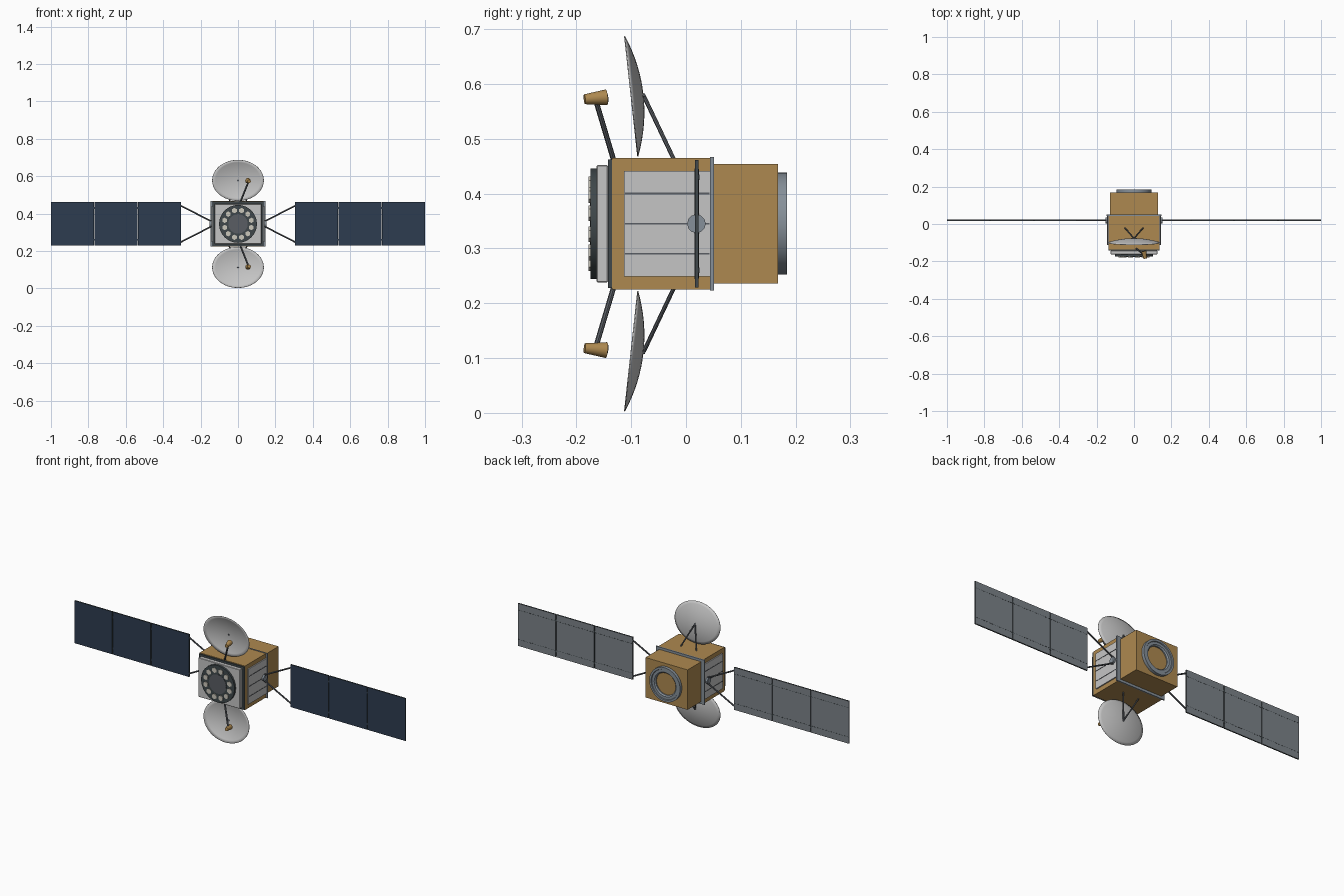
import bpy, bmesh, math
from mathutils import Vector, Matrix

if "Cube" in bpy.data.objects:
    bpy.data.objects.remove(bpy.data.objects["Cube"], do_unlink=True)

MID = 0.345  # height of the long axis


def material(name, r, g, b):
    m = bpy.data.materials.new(name)
    m.use_nodes = True
    m.diffuse_color = (r, g, b, 1)
    m.node_tree.nodes["Principled BSDF"].inputs["Base Color"].default_value = (r, g, b, 1)
    return m


GOLD = material("gold foil", 0.42, 0.25, 0.08)
WHITE = material("light grey", 0.56, 0.56, 0.56)
CREAM = material("cream", 0.60, 0.57, 0.50)
BLUE = material("solar blue", 0.026, 0.045, 0.08)
BACK = material("panel back grey", 0.20, 0.225, 0.25)
METAL = material("blue grey metal", 0.24, 0.28, 0.32)
DARK = material("dark slate", 0.05, 0.064, 0.07)
STRUT = material("strut grey", 0.10, 0.11, 0.125)


def finish(name, bm, *mats):
    mesh = bpy.data.meshes.new(name)
    bmesh.ops.recalc_face_normals(bm, faces=bm.faces)
    bm.to_mesh(mesh)
    bm.free()
    for m in mats:
        mesh.materials.append(m)
    ob = bpy.data.objects.new(name, mesh)
    bpy.context.collection.objects.link(ob)
    return ob


def smooth(ob, angle=35):
    bpy.ops.object.select_all(action="DESELECT")
    ob.select_set(True)
    bpy.context.view_layer.objects.active = ob
    bpy.ops.object.shade_smooth_by_angle(angle=math.radians(angle))


def box(name, x, y, z, mat, bevel=0):
    """Box from (low, high) ranges."""
    bm = bmesh.new()
    bmesh.ops.create_cube(bm, size=1)
    for v in bm.verts:
        v.co = [lo + (c + 0.5) * (hi - lo) for c, (lo, hi) in zip(v.co, (x, y, z))]
    if bevel:
        bmesh.ops.bevel(bm, geom=bm.edges[:], offset=bevel, segments=1, affect="EDGES")
    return finish(name, bm, mat)


def slab(name, half_x, y, half_z, mat, bevel=0):
    return box(name, (-half_x, half_x), y, (MID - half_z, MID + half_z), mat, bevel)


def rod(name, a, b, r1, mat, r2=None, sides=8):
    """Cylinder or cone between two points."""
    a, b = Vector(a), Vector(b)
    d = b - a
    bm = bmesh.new()
    bmesh.ops.create_cone(bm, cap_ends=True, segments=sides, radius1=r1,
                          radius2=r1 if r2 is None else r2, depth=d.length)
    turn = d.to_track_quat("Z", "Y").to_matrix().to_4x4()
    bm.transform(Matrix.Translation((a + b) / 2) @ turn)
    ob = finish(name, bm, mat)
    smooth(ob)
    return ob


def lathe(name, profile, mat, sides=48):
    """Closed profile of (radius, y) turned about the long axis."""
    bm = bmesh.new()
    rings = []
    for i in range(sides):
        a = math.tau * i / sides
        rings.append([bm.verts.new((r * math.cos(a), y, MID + r * math.sin(a))) for r, y in profile])
    n = len(profile)
    for i in range(sides):
        p, q = rings[i], rings[(i + 1) % sides]
        for j in range(n):
            k = (j + 1) % n
            bm.faces.new((p[j], p[k], q[k], q[j]))
    ob = finish(name, bm, mat)
    smooth(ob)


# Main body
slab("main_body", 0.137, (-0.135, 0.046), 0.12, GOLD)
slab("rear_body", 0.127, (0.046, 0.168), 0.109, GOLD)
slab("middle_flange", 0.147, (0.044, 0.051), 0.122, METAL)
slab("front_frame", 0.136, (-0.142, -0.133), 0.117, DARK)
slab("front_plate", 0.125, (-0.163, -0.142), 0.107, WHITE, 0.002)

# Rear ring
lathe("rear_ring", [(0.093, 0.166), (0.093, 0.184), (0.082, 0.184), (0.080, 0.180),
                    (0.066, 0.180), (0.060, 0.174), (0.060, 0.166)], METAL)

# Front antenna disc with its ring of cells
rod("antenna_disc", (0, -0.162, MID), (0, -0.174, MID), 0.101, DARK, sides=48)
rod("antenna_hub", (0, -0.173, MID), (0, -0.1755, MID), 0.052, STRUT, sides=36)
for i in range(12):
    a = math.tau * (i + 0.5) / 12
    c = Vector((0.074 * math.cos(a), 0, MID + 0.074 * math.sin(a)))
    rod("antenna_cell", c + Vector((0, -0.172, 0)), c + Vector((0, -0.178, 0)), 0.0145, CREAM, sides=6)


def solar_panel(x0, x1, s):
    """Panel with a blue front, grey back and dark edges."""
    ob = box("solar_panel", sorted((s * x0, s * x1)), (0.016, 0.023), (MID - 0.116, MID + 0.116), BLUE)
    ob.data.materials.append(BACK)
    ob.data.materials.append(DARK)
    for f in ob.data.polygons:
        f.material_index = 0 if f.normal.y < -0.5 else 1 if f.normal.y > 0.5 else 2
    # Dashed wiring on the back
    count = 14
    step = (x1 - x0) / count
    for i in range(count):
        a = x0 + step * (i + 0.2)
        for z in (MID - 0.08, MID + 0.08):
            box("back_dash", sorted((s * a, s * (a + step * 0.6))), (0.0225, 0.0236),
                (z - 0.0012, z + 0.0012), DARK)


for s in (-1, 1):
    # Side radiator with dividing strips
    box("side_radiator", sorted((s * 0.13, s * 0.143)), (-0.113, 0.044), (MID - 0.096, MID + 0.096), WHITE)
    for dz in (-0.055, 0, 0.055):
        box("radiator_strip", sorted((s * 0.142, s * 0.1445)), (-0.111, 0.043),
            (MID + dz - 0.0015, MID + dz + 0.0015), STRUT)

    # Wing joint and yoke
    rod("wing_joint", (s * 0.137, 0.019, MID), (s * 0.153, 0.019, MID), 0.017, METAL, sides=12)
    box("joint_bar", sorted((s * 0.145, s * 0.153)), (0.016, 0.023), (MID - 0.021, MID + 0.021), STRUT)
    for t in (-1, 1):
        rod("wing_yoke", (s * 0.149, 0.0195, MID + t * 0.017), (s * 0.309, 0.0195, MID + t * 0.099),
            0.0042, STRUT)

    # Three solar panels with hinges
    for i in range(3):
        x0 = 0.306 + i * 0.2325
        solar_panel(x0, x0 + 0.229, s)
        if i:
            for dz in (-0.085, 0.085):
                box("panel_hinge", sorted((s * (x0 - 0.006), s * (x0 + 0.003))), (0.017, 0.0245),
                    (MID + dz - 0.005, MID + dz + 0.005), DARK)


def dish(t):
    """Oval bowl above (t=1) or below (t=-1) the body."""
    centre = Vector((0, -0.100, MID + t * 0.2325))
    side, up, bulge = Vector((0.138, 0, 0)), Vector((0, -0.012, t * 0.1095)), Vector((0, 0.0215, t * 0.0024))
    bm = bmesh.new()
    seg, rows = 48, 8
    tip = bm.verts.new(centre + bulge)
    last = None
    for j in range(1, rows + 1):
        r = j / rows
        ring = []
        for i in range(seg):
            a = math.tau * i / seg
            ring.append(bm.verts.new(centre + side * r * math.cos(a) + up * r * math.sin(a)
                                     + bulge * (1 - r * r)))
        for i in range(seg):
            k = (i + 1) % seg
            if last:
                bm.faces.new((last[i], ring[i], ring[k], last[k]))
            else:
                bm.faces.new((tip, ring[i], ring[k]))
        last = ring
    ob = finish("dish", bm, WHITE)
    mod = ob.modifiers.new("thickness", "SOLIDIFY")
    mod.thickness = 0.002
    mod.offset = 0
    smooth(ob, 50)


for t in (-1, 1):
    dish(t)

    def at(x, y, h):
        return (x, y, MID + t * h)

    # Dish mount and rear struts
    rod("dish_boss", at(0, -0.081, 0.232), at(0, -0.074, 0.233), 0.005, STRUT)
    for s in (-1, 1):
        rod("dish_strut", at(s * 0.048, -0.022, 0.117), at(0, -0.077, 0.233), 0.0038, STRUT)

    # Feed horn on its arm
    rod("feed_arm", at(0.012, -0.132, 0.116), at(0.054, -0.163, 0.220), 0.0048, STRUT)
    rod("feed_horn", at(0.060, -0.185, 0.227), at(0.053, -0.145, 0.2305), 0.009, GOLD, 0.0145, sides=20)
    rod("horn_mouth", at(0.0532, -0.146, 0.2304), at(0.0528, -0.1445, 0.2306), 0.011, DARK, sides=20)
